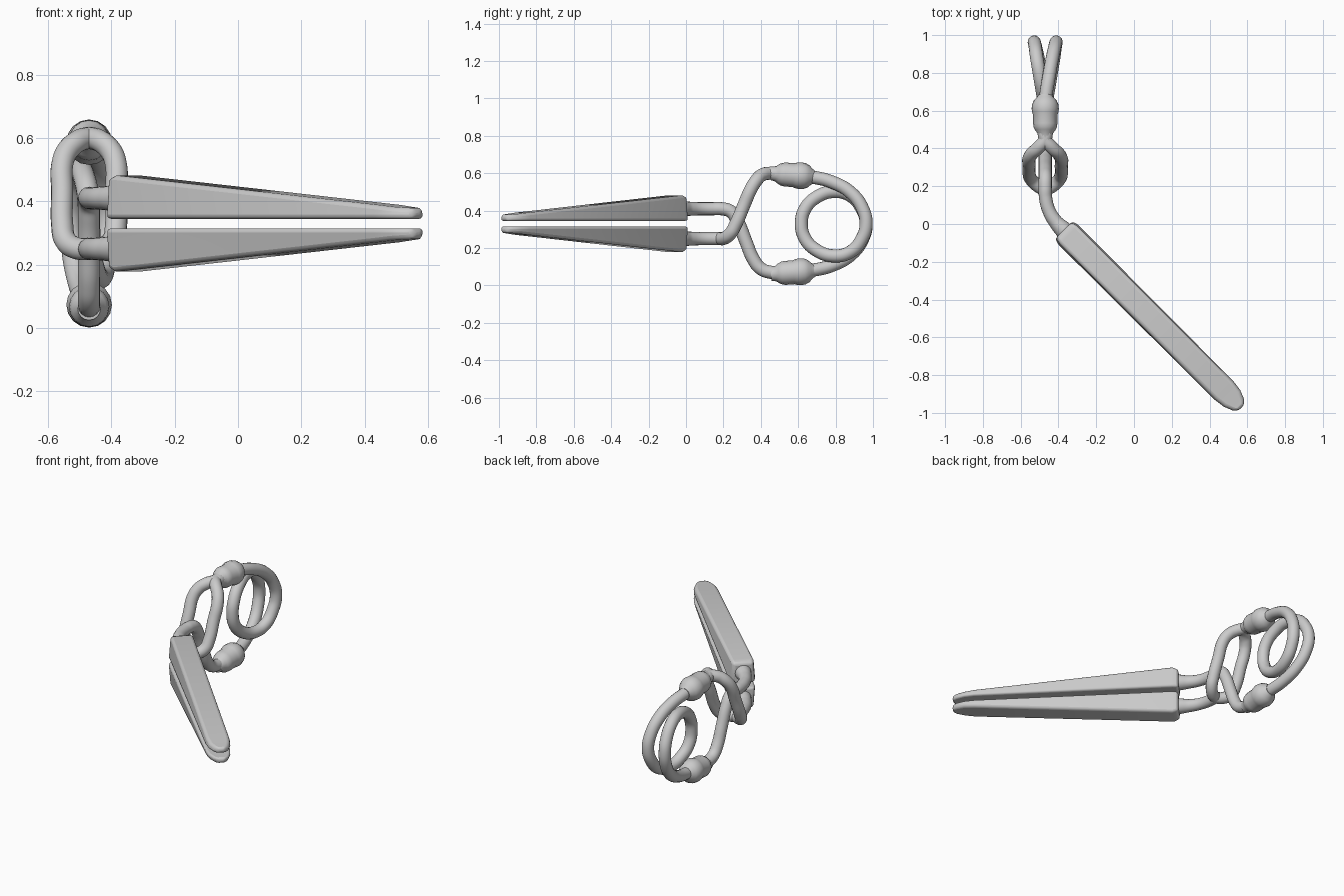
import bpy, bmesh, math
from mathutils import Vector

if "Cube" in bpy.data.objects:
    bpy.data.objects.remove(bpy.data.objects["Cube"])

CX, MID, R = -0.47, 0.33, 0.035   # wire plane, mirror height, wire radius


def finish(ob, angle=40):
    bpy.ops.object.select_all(action='DESELECT')
    ob.select_set(True)
    bpy.context.view_layer.objects.active = ob
    if ob.type == 'CURVE':
        bpy.ops.object.convert(target='MESH')
    bpy.ops.object.shade_smooth_by_angle(angle=math.radians(angle))


def tube(name, pts, radii=None, smooth=True):
    """Round wire through pts, given as (offset from wire plane, y, z)."""
    cu = bpy.data.curves.new(name, 'CURVE')
    cu.dimensions = '3D'
    cu.bevel_depth = 1.0
    cu.bevel_resolution = 6
    cu.resolution_u = 8
    cu.use_fill_caps = True
    radii = radii or [R] * len(pts)
    if smooth:
        sp = cu.splines.new('BEZIER')
        sp.bezier_points.add(len(pts) - 1)
        for b, p, r in zip(sp.bezier_points, pts, radii):
            b.co = (CX + p[0], p[1], p[2])
            b.handle_left_type = b.handle_right_type = 'AUTO'
            b.radius = r
    else:
        sp = cu.splines.new('POLY')
        sp.points.add(len(pts) - 1)
        for b, p, r in zip(sp.points, pts, radii):
            b.co = (CX + p[0], p[1], p[2], 1)
            b.radius = r
    ob = bpy.data.objects.new(name, cu)
    bpy.context.collection.objects.link(ob)
    finish(ob)
    return ob


def jaw(name, side):
    """Tapered rounded blade running diagonally; side is +1 upper, -1 lower."""
    # distance along blade, half width, height
    rows = [(-0.24, .066, .125), (-0.205, .075, .137), (0.96, .073, .044),
            (1.02, .065, .038), (1.065, .046, .035), (1.09, .022, .033)]
    s0 = -0.286
    bm = bmesh.new()
    rings = []
    for t, w, h in rows:
        ring = []
        for s, z in ((-w, 0), (w, 0), (w * .86, h), (-w * .86, h)):
            s += s0
            ring.append(bm.verts.new(((s + t) / math.sqrt(2), (s - t) / math.sqrt(2),
                                      MID + side * (0.015 + z))))
        rings.append(ring)
    for a, b in zip(rings, rings[1:]):
        for i in range(4):
            j = (i + 1) % 4
            bm.faces.new((a[i], a[j], b[j], b[i]))
    bm.faces.new(rings[0])
    bm.faces.new(rings[-1])
    bmesh.ops.recalc_face_normals(bm, faces=bm.faces)
    me = bpy.data.meshes.new(name)
    bm.to_mesh(me)
    bm.free()
    ob = bpy.data.objects.new(name, me)
    bpy.context.collection.objects.link(ob)
    bv = ob.modifiers.new('round_edges', 'BEVEL')
    bv.width = 0.014
    bv.segments = 3
    bv.limit_method = 'ANGLE'
    bv.angle_limit = math.radians(35)
    finish(ob, 35)


# Jaws
jaw('upper_jaw', 1)
jaw('lower_jaw', -1)

# Wire stem leaving a jaw and bending into the wire plane
stem = [(0.16, -0.098), (0.098, -0.033), (0.055, 0.012), (0.02, 0.07), (0.002, 0.14), (0, 0.19)]
stem_r = [.05, .047, .038, R, R, R]

# Upper wire: stem, then down through the eye to the lower ferrule
drop = [(0, .24, .395), (0, .275, .345), (0, .32, .235), (0, .36, .14),
        (0, .4, .09), (0, .455, .07), (0, .55, .072)]
tube('upper_wire', [(x, y, .41) for x, y in stem] + drop, stem_r + [R] * len(drop))

# Lower wire: stem, then an open eye rising to the upper ferrule
tube('lower_stem', [(x, y, .25) for x, y in stem], stem_r)
eye = [(0, .18, .25), (.04, .203, .252), (.075, .237, .277), (.085, .265, .325),
       (.085, .31, .43), (.085, .347, .515), (.068, .375, .56), (.035, .405, .59),
       (0, .45, .6), (0, .55, .592)]
for side, label in ((-1, 'left'), (1, 'right')):
    tube('eye_' + label, [(side * x, y, z) for x, y, z in eye])

# Ferrules joining the wires to the spring
prof = [(.455, .036), (.48, .041), (.497, .054), (.512, .061), (.53, .064), (.575, .064),
        (.59, .069), (.61, .072), (.635, .069), (.655, .06), (.67, .045), (.685, .034)]
for side, label in ((1, 'upper'), (-1, 'lower')):
    tube(label + '_ferrule',
         [(0, y, MID + side * (.26 - (y - .57) * .08)) for y, r in prof],
         [r for y, r in prof], smooth=False)

# Spring: half of the coil, point-mirrored for the other half
half = [(0, .6, .585), (.004, .68, .578), (.02, .78, .553), (.038, .88, .497),
        (.053, .945, .41), (.058, .963, .325), (.053, .938, .245), (.045, .88, .18),
        (.03, .79, .158), (.014, .695, .19), (.003, .637, .25)]
coil = half + [(0, .617, MID)] + [(-x, y, 2 * MID - z) for x, y, z in reversed(half)]
tube('spring_coil', coil)
